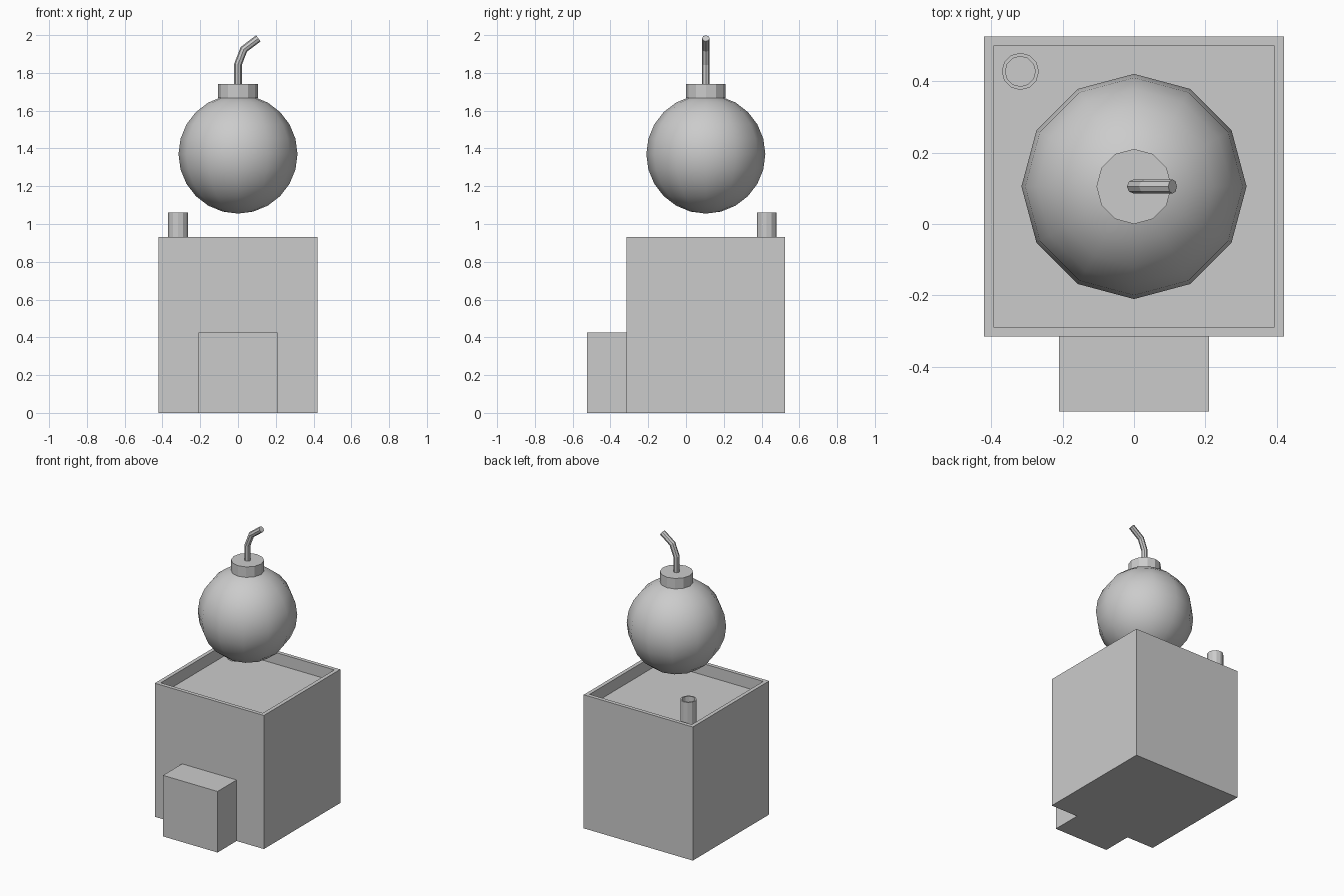
import bpy, bmesh
from math import sin, cos, pi, radians, atan2

if "Cube" in bpy.data.objects:
    bpy.data.objects.remove(bpy.data.objects["Cube"])

CY = 0.105  # shared centre line of the building and sphere


def make_object(name, bm):
    bmesh.ops.recalc_face_normals(bm, faces=bm.faces)
    mesh = bpy.data.meshes.new(name)
    bm.to_mesh(mesh)
    bm.free()
    ob = bpy.data.objects.new(name, mesh)
    bpy.context.collection.objects.link(ob)
    return ob


def prism(name, outline, z0, z1, rim=0, depth=0):
    """Extruded outline, optionally with a sunken top inside a rim."""
    bm = bmesh.new()
    base = bm.faces.new([bm.verts.new((x, y, z0)) for x, y in outline])
    ext = bmesh.ops.extrude_face_region(bm, geom=[base], use_keep_orig=True)
    for v in [g for g in ext["geom"] if isinstance(g, bmesh.types.BMVert)]:
        v.co.z = z1
    bmesh.ops.recalc_face_normals(bm, faces=bm.faces)
    if rim:
        top = max(bm.faces, key=lambda f: f.calc_center_median().z)
        bmesh.ops.inset_region(bm, faces=[top], thickness=rim)
        sunk = bmesh.ops.extrude_face_region(bm, geom=[top])
        bmesh.ops.translate(bm, vec=(0, 0, -depth), verts=[
            g for g in sunk["geom"] if isinstance(g, bmesh.types.BMVert)])
        if top.is_valid:
            bm.faces.remove(top)
    return make_object(name, bm)


def rect(x0, x1, y0, y1):
    return [(x0, y0), (x1, y0), (x1, y1), (x0, y1)]


def ngon(x, y, r, n=12):
    return [(x + r * cos(2 * pi * i / n), y + r * sin(2 * pi * i / n)) for i in range(n)]


def tube(name, path, r, n=8):
    """Mitred tube along a path of (x, z) points in the plane y = CY."""
    bm = bmesh.new()
    ang = [atan2(b[1] - a[1], b[0] - a[0]) for a, b in zip(path, path[1:])]
    rings = []
    for i, (x, z) in enumerate(path):
        a, b = ang[max(i - 1, 0)], ang[min(i, len(ang) - 1)]
        t = (a + b) / 2
        w = r / cos((a - b) / 2)
        rings.append([bm.verts.new((x + w * cos(u) * sin(t), CY + r * sin(u),
                                    z - w * cos(u) * cos(t)))
                      for u in [2 * pi * k / n for k in range(n)]])
    for p, q in zip(rings, rings[1:]):
        for k in range(n):
            m = (k + 1) % n
            bm.faces.new((p[k], p[m], q[m], q[k]))
    bm.faces.new(rings[0])
    bm.faces.new(rings[-1])
    return make_object(name, bm)


# Building with parapet roof, porch and hollow chimney
prism("building", rect(-0.42, 0.42, -0.315, 0.525), 0, 0.93, rim=0.038, depth=0.08)
prism("porch", rect(-0.21, 0.21, -0.525, -0.315), 0, 0.425)
prism("chimney", ngon(-0.318, 0.427, 0.052), 0.85, 1.06, rim=0.01, depth=0.08)

# Round shell, smooth shaded
bpy.ops.mesh.primitive_uv_sphere_add(segments=12, ring_count=12, radius=0.315,
                                     location=(0, CY, 1.37))
shell = bpy.context.object
shell.name = "round_shell"
bpy.ops.object.shade_smooth()

# Cap and bent fuse on top
prism("cap", ngon(0, CY, 0.105), 1.667, 1.74)
fuse = tube("fuse", [(0, 1.74), (0, 1.845), (0.031, 1.925), (0.108, 1.983)], 0.02)
